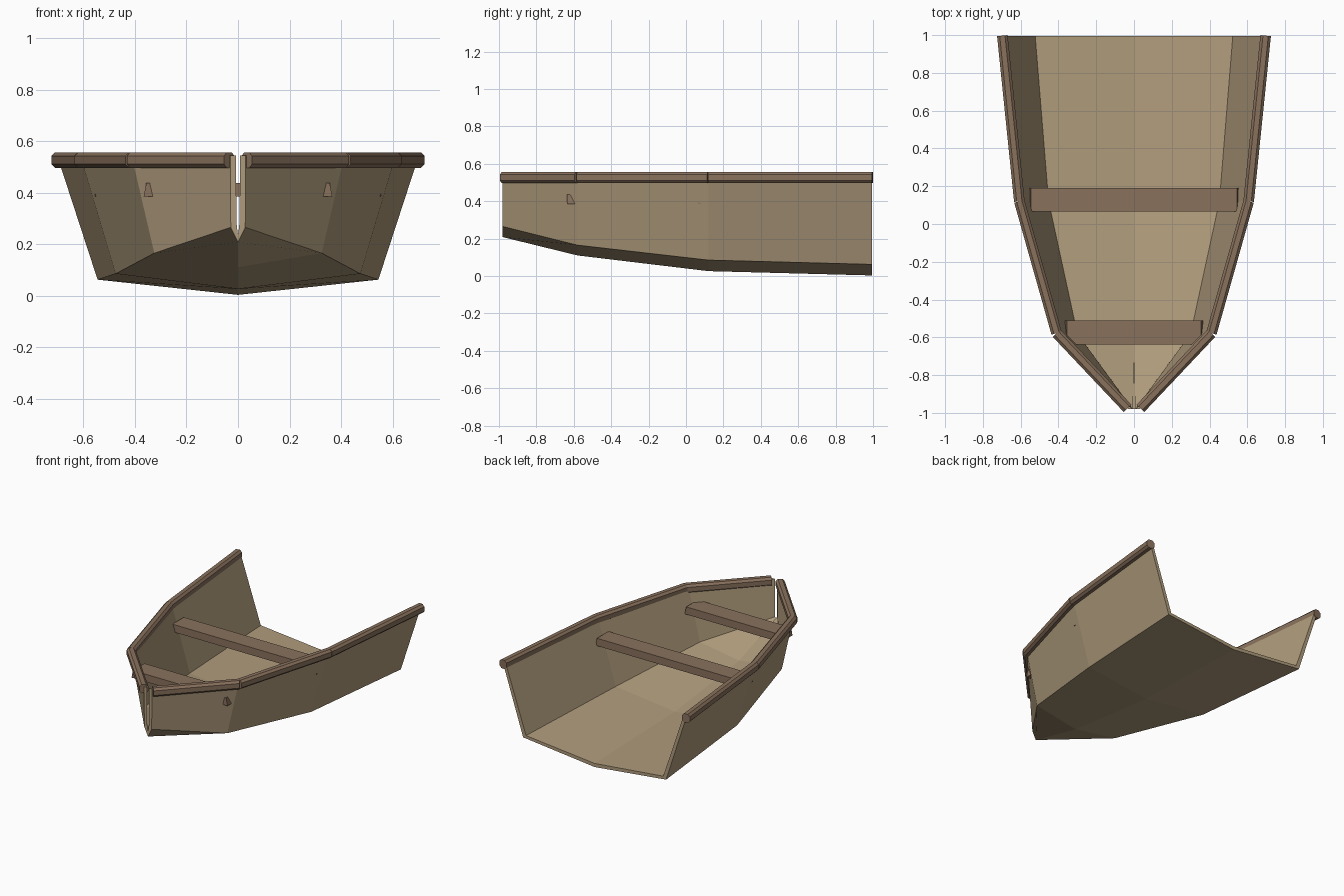
import bpy
import bmesh
from mathutils import Vector

if "Cube" in bpy.data.objects:
    bpy.data.objects.remove(bpy.data.objects["Cube"])


def material(name, rgb):
    m = bpy.data.materials.new(name)
    m.diffuse_color = (*rgb, 1)
    m.use_nodes = True
    m.node_tree.nodes["Principled BSDF"].inputs["Base Color"].default_value = m.diffuse_color
    return m


hull_mat = material("pale_wood", (0.43, 0.33, 0.20))
trim_mat = material("brown_wood", (0.25, 0.165, 0.108))


def loft(name, rings, mat, mirror=False, skip_edge=None):
    """Skin closed cross-sections into a capped solid, optionally mirrored in x."""
    bm = bmesh.new()
    rows = [[bm.verts.new(p) for p in ring] for ring in rings]
    n = len(rows[0])
    for a, b in zip(rows, rows[1:]):
        for i in range(n):
            if i != skip_edge:
                j = (i + 1) % n
                bm.faces.new((a[i], a[j], b[j], b[i]))
    if skip_edge is None:
        bm.faces.new(rows[0])
        bm.faces.new(rows[-1])
    else:
        # end caps of the bent plank section: bottom and side strips
        for r in (rows[0], rows[-1]):
            bm.faces.new((r[0], r[1], r[4], r[5]))
            bm.faces.new((r[1], r[2], r[3], r[4]))
    bmesh.ops.recalc_face_normals(bm, faces=bm.faces)
    mesh = bpy.data.meshes.new(name)
    bm.to_mesh(mesh)
    bm.free()
    mesh.materials.append(mat)
    ob = bpy.data.objects.new(name, mesh)
    bpy.context.collection.objects.link(ob)
    if mirror:
        mod = ob.modifiers.new("mirror", 'MIRROR')
        mod.use_clip = True
    return ob


# Hull: y, keel z, chine x, chine z, top x, inner offset at each station
TOP = 0.543
stations = [(-0.98, 0.208, 0.028, 0.265, 0.030, 0.022),
            (-0.58, 0.110, 0.325, 0.165, 0.413, 0.025),
            (0.12, 0.026, 0.475, 0.085, 0.612, 0.023),
            (0.995, 0.003, 0.545, 0.062, 0.702, 0.022)]
hull_rings = []
for y, kz, cx, cz, tx, t in stations:
    hull_rings.append([(0, y, kz), (cx, y, cz), (tx, y, TOP),
                       (tx - t, y, TOP), (cx - t, y, cz + 0.018), (0, y, kz + 0.025)])
loft("hull", hull_rings, hull_mat, mirror=True, skip_edge=5)

# Gunwale rails: octagonal bars, one per straight run, with open joints
W, H, C = 0.028, 0.03, 0.014
octagon = [(W, H - C), (W - C, H), (C - W, H), (-W, H - C),
           (-W, C - H), (C - W, -H), (W - C, -H), (W, C - H)]
path = [(0.034, -0.976), (0.41, -0.578), (0.607, 0.12), (0.697, 0.997)]
for name, p, q in zip(("bow_rail", "middle_rail", "stern_rail"), path, path[1:]):
    a, b = Vector((*p, 0.526)), Vector((*q, 0.526))
    d = (b - a).normalized()
    side = Vector((d.y, -d.x, 0))
    rings = [[c + side * u + Vector((0, 0, v)) for u, v in octagon] for c in (a, b)]
    loft(name, rings, trim_mat, mirror=True)

# Seats: planks with slightly sloped ends
for name, y0, y1, half in (("bow_seat", -0.637, -0.51, 0.366),
                           ("middle_seat", 0.065, 0.19, 0.556)):
    rings = [[(-half, y, 0.385), (half, y, 0.385),
              (half - 0.01, y, 0.437), (0.01 - half, y, 0.437)] for y in (y0, y1)]
    loft(name, rings, trim_mat)
